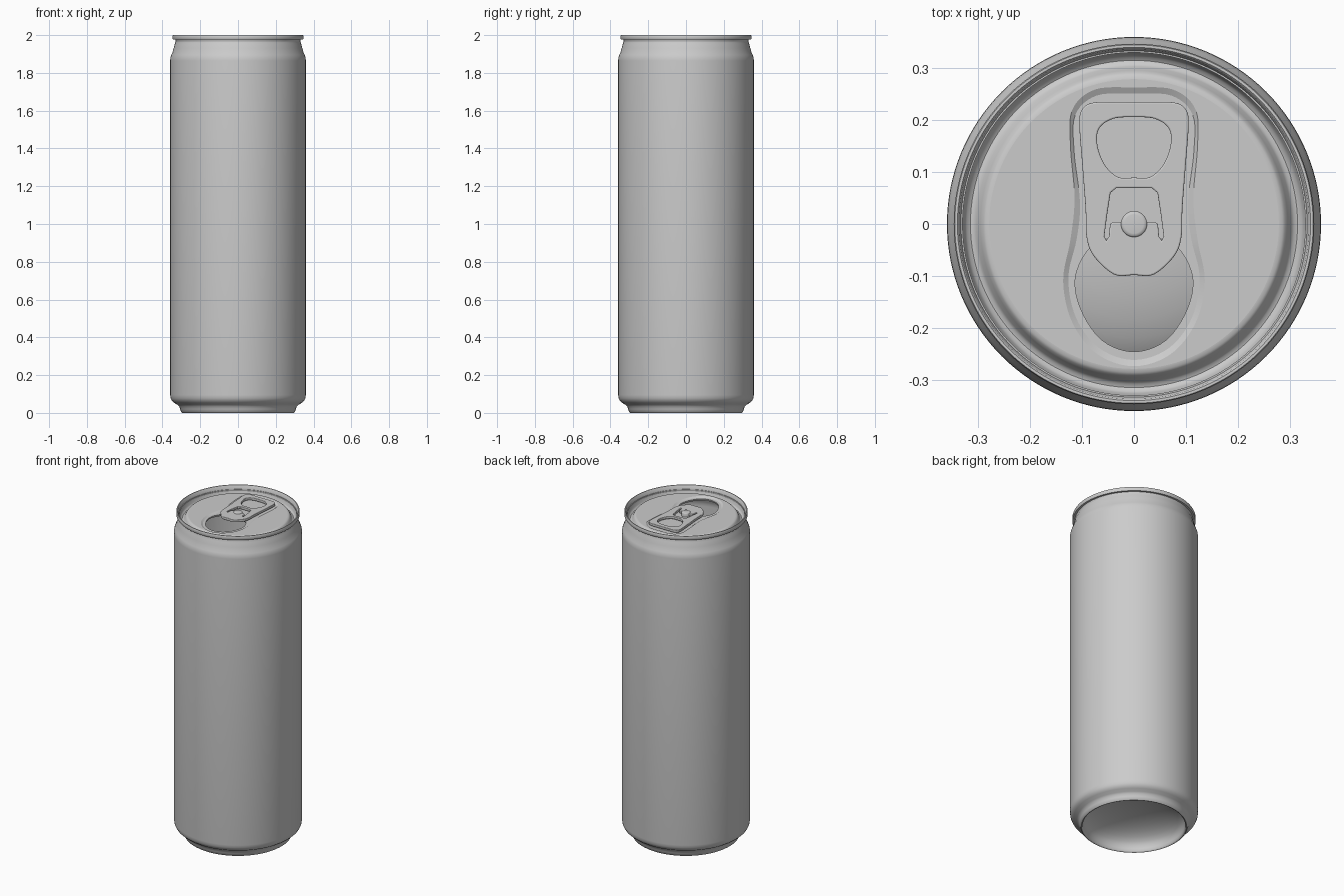
import bpy, bmesh
from math import sin, cos, pi, radians

if "Cube" in bpy.data.objects:
    bpy.data.objects.remove(bpy.data.objects["Cube"])

SEG = 128


def finish(name, bm, angle):
    me = bpy.data.meshes.new(name)
    bm.to_mesh(me)
    bm.free()
    ob = bpy.data.objects.new(name, me)
    bpy.context.collection.objects.link(ob)
    smooth(ob, angle)
    return ob


def smooth(ob, angle):
    bpy.ops.object.select_all(action='DESELECT')
    ob.select_set(True)
    bpy.context.view_layer.objects.active = ob
    bpy.ops.object.shade_smooth_by_angle(angle=radians(angle))


def lathe(name, profile, angle=40):
    """Spin (radius, z) points round the z axis; radius 0 becomes a pole."""
    bm = bmesh.new()
    rings = []
    for r, z in profile:
        n = SEG if r > 0 else 1
        rings.append([bm.verts.new((r * cos(2 * pi * j / SEG), r * sin(2 * pi * j / SEG), z))
                      for j in range(n)])
    for a, b in zip(rings, rings[1:]):
        for j in range(SEG):
            k = (j + 1) % SEG
            quad = [a[j % len(a)], a[k % len(a)], b[k % len(b)], b[j % len(b)]]
            bm.faces.new(list(dict.fromkeys(quad)))
    return finish(name, bm, angle)


def outline(half, steps=6):
    """Mirror a half outline (top to bottom) and round it with a Catmull-Rom spline."""
    pts = half + [(-x, y) for x, y in half[-2:0:-1]]
    n, out = len(pts), []
    for i in range(n):
        p = [pts[(i + k) % n] for k in (-1, 0, 1, 2)]
        for s in range(steps):
            t = s / steps
            out.append(tuple(0.5 * (2 * b + (c - a) * t + (2 * a - 5 * b + 4 * c - d) * t * t
                                    + (3 * b - a - 3 * c + d) * t ** 3)
                             for a, b, c, d in zip(*p)))
    return out


def scaled(pts, d, cy):
    """Shrink an outline by about d towards (0, cy)."""
    out = []
    for x, y in pts:
        r = (x * x + (y - cy) ** 2) ** 0.5
        f = 1 - d / r
        out.append((x * f, cy + (y - cy) * f))
    return out


# can shell: domed base, foot, wall, neck, seamed rim, countersink groove
dome = [(0.285 * sin(radians(a)), 0.02 + 0.11 * cos(radians(a))) for a in range(0, 91, 10)]
lathe("can_body", dome + [
    (0.287, 0.006), (0.291, 0.001), (0.295, 0), (0.301, 0.004), (0.306, 0.02), (0.311, 0.034),
    (0.32, 0.043), (0.338, 0.053), (0.35, 0.064), (0.357, 0.078), (0.359, 0.095),
    (0.359, 1.865), (0.358, 1.88), (0.353, 1.895), (0.347, 1.908), (0.341, 1.93),
    (0.334, 1.955), (0.329, 1.968), (0.329, 1.976)])
lathe("rim_and_groove", [
    (0.329, 1.976), (0.344, 1.976), (0.346, 1.979), (0.346, 1.996), (0.344, 2.0), (0.339, 2.0),
    (0.336, 1.997), (0.332, 1.975), (0.325, 1.95), (0.321, 1.943), (0.314, 1.939), (0.307, 1.941),
    (0.302, 1.947), (0.295, 1.962), (0.29, 1.97), (0.285, 1.974), (0.278, 1.975)])

# lid panel: shallow recess around the tab, open drinking mouth with a turned-down lip
recess = outline([(0, 0.262), (0.075, 0.258), (0.118, 0.22), (0.122, 0.15), (0.114, 0.05),
                  (0.122, -0.03), (0.136, -0.11), (0.118, -0.19), (0.07, -0.25), (0, -0.273)])
mouth = outline([(0, -0.022), (0.055, -0.03), (0.092, -0.055), (0.113, -0.108),
                 (0.1, -0.168), (0.06, -0.224), (0, -0.245)])
circle = [(0.278 * sin(2 * pi * j / SEG), 0.278 * cos(2 * pi * j / SEG)) for j in range(SEG)]

bm = bmesh.new()


def add_loop(pts, z):
    vs = [bm.verts.new((x, y, z)) for x, y in pts]
    return vs, [bm.edges.new((vs[i - 1], vs[i])) for i in range(len(vs))]


def bridge(a, b):
    for i in range(len(a)):
        bm.faces.new((a[i - 1], a[i], b[i], b[i - 1]))


loops = [add_loop(p, z) for p, z in (
    (circle, 1.975), (recess, 1.975), (scaled(recess, 0.012, -0.02), 1.969),
    (mouth, 1.969), (scaled(mouth, -0.003, -0.12), 1.958))]
loops[4] = loops[4] if loops[4] else None
for a, b in ((0, 1), (2, 3)):
    bmesh.ops.triangle_fill(bm, use_beauty=True, use_dissolve=False,
                            edges=loops[a][1] + loops[b][1], normal=(0, 0, 1))
bridge(loops[1][0], loops[2][0])
bridge(loops[3][0], loops[4][0])
bm.normal_update()
bmesh.ops.reverse_faces(bm, faces=[f for f in bm.faces if f.normal.z < -0.5])
finish("lid_panel", bm, 15)

# pull tab: rounded plate with a finger hole and a slot around the rivet tongue
tab = outline([(0, 0.234), (0.04, 0.234), (0.078, 0.233), (0.098, 0.222), (0.105, 0.195),
               (0.099, 0.11), (0.093, 0.03), (0.091, -0.025), (0.077, -0.062),
               (0.038, -0.097), (0, -0.098)])
finger = outline([(0, 0.205), (0.04, 0.202), (0.067, 0.183), (0.07, 0.15),
                  (0.055, 0.112), (0.03, 0.09), (0, 0.089)])
slot = outline([(0, 0.069), (0.034, 0.069), (0.045, 0.06), (0.052, 0.015), (0.057, -0.024),
                (0.053, -0.031), (0.048, -0.024), (0.046, 0.0), (0.04, 0.004), (0, 0.004)], 1)

cu = bpy.data.curves.new("pull_tab", 'CURVE')
cu.dimensions = '2D'
cu.fill_mode = 'BOTH'
cu.extrude = 0.005
cu.bevel_depth = 0.003
cu.bevel_resolution = 2
cu.offset = -0.003
for pts in (tab, finger, slot):
    sp = cu.splines.new('POLY')
    sp.points.add(len(pts) - 1)
    for p, (x, y) in zip(sp.points, pts):
        p.co = (x, y, 0, 1)
    sp.use_cyclic_u = True
ob = bpy.data.objects.new("pull_tab", cu)
ob.location.z = 1.981
bpy.context.collection.objects.link(ob)
bpy.ops.object.select_all(action='DESELECT')
ob.select_set(True)
bpy.context.view_layer.objects.active = ob
bpy.ops.object.convert(target='MESH')
smooth(bpy.context.view_layer.objects.active, 35)

# rivet holding the tab
lathe("rivet", [(0.025, 1.969), (0.025, 1.99), (0.023, 1.993), (0.018, 1.994), (0, 1.994)], 50)
